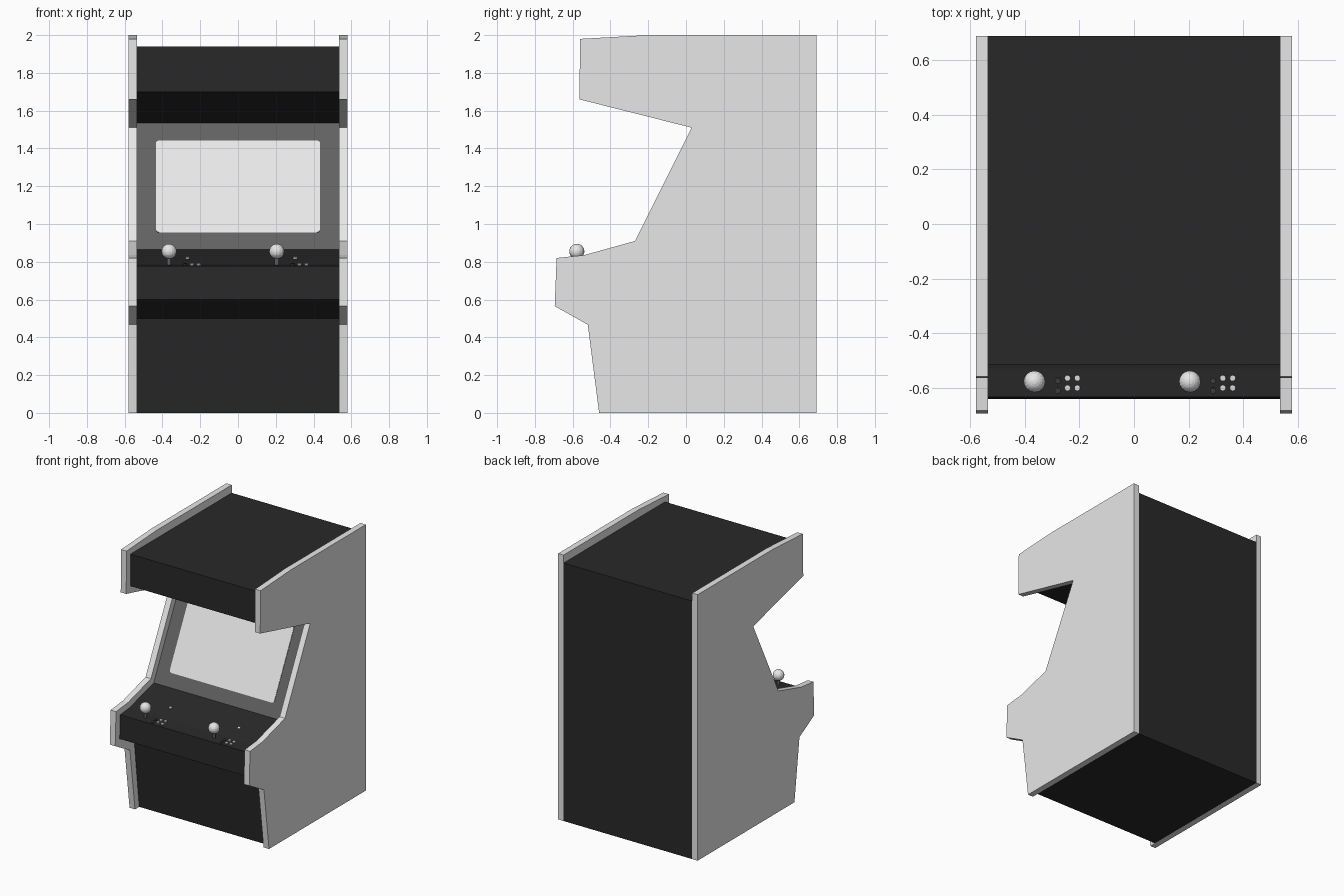
import bpy, bmesh, math
from mathutils import Matrix, Vector

if "Cube" in bpy.data.objects:
    bpy.data.objects.remove(bpy.data.objects["Cube"])


def material(name, v):
    m = bpy.data.materials.new(name)
    m.diffuse_color = (v, v, v, 1)
    m.use_nodes = True
    m.node_tree.nodes["Principled BSDF"].inputs["Base Color"].default_value = m.diffuse_color
    return m


WHITE = material("light_grey", 0.8)
BLACK = material("black", 0.022)
GREY = material("dark_grey", 0.12)
CHARCOAL = material("charcoal", 0.05)


def finish(name, bm, *mats):
    bmesh.ops.recalc_face_normals(bm, faces=bm.faces)
    me = bpy.data.meshes.new(name)
    bm.to_mesh(me)
    bm.free()
    for m in mats:
        me.materials.append(m)
    ob = bpy.data.objects.new(name, me)
    bpy.context.collection.objects.link(ob)
    return ob


def prism(points, offset):
    """Closed solid from a planar outline swept along offset."""
    bm = bmesh.new()
    f = bm.faces.new([bm.verts.new(p) for p in points])
    ext = bmesh.ops.extrude_face_region(bm, geom=[f], use_keep_orig=True)
    moved = [g for g in ext["geom"] if isinstance(g, bmesh.types.BMVert)]
    bmesh.ops.translate(bm, verts=moved, vec=offset)
    bmesh.ops.recalc_face_normals(bm, faces=bm.faces)
    return bm


# side panels, mirrored
X_IN, X_OUT = 0.535, 0.58
side = [(-0.46, 0), (-0.52, 0.467), (-0.695, 0.565), (-0.685, 0.82), (-0.54, 0.835),
        (-0.27, 0.91), (0.03, 1.51), (-0.565, 1.66), (-0.56, 1.98), (-0.2, 2.0),
        (0.69, 2.0), (0.69, 0)]
panel = finish("side_panels", prism([(X_IN, y, z) for y, z in side],
                                    (X_OUT - X_IN, 0, 0)), WHITE)
panel.modifiers.new("mirror", 'MIRROR')

# cabinet body set in from the panel edges; the screen surround face is grey
core = [(-0.41, 0), (-0.467, 0.50), (-0.642, 0.60), (-0.635, 0.778), (-0.53, 0.788),
        (-0.237, 0.866), (0.098, 1.535), (-0.515, 1.70), (-0.515, 1.94),
        (0.69, 1.94), (0.69, 0)]
bm = prism([(-X_IN, y, z) for y, z in core], (2 * X_IN, 0, 0))
for f in bm.faces:
    c = f.calc_center_median()
    if abs(c.x) < 0.01 and 1.1 < c.z < 1.3 and c.y < 0.2:
        f.material_index = 1
finish("cabinet_body", bm, BLACK, GREY)

# screen: thin plate with rounded corners lying on the surround
W, H, R = 0.435, 0.272, 0.018
outline = []
for i, (sx, sy) in enumerate([(1, 1), (-1, 1), (-1, -1), (1, -1)]):
    for k in range(4):
        a = math.radians(90 * i + 30 * k)
        outline.append((sx * (W - R) + R * math.cos(a), sy * (H - R) + R * math.sin(a), 0))
screen = finish("screen", prism(outline, (0, 0, 0.004)), WHITE)
tilt = math.atan2(1.535 - 0.866, 0.098 + 0.237)
screen.matrix_world = Matrix.Translation((0, -0.071, 1.1975)) @ Matrix.Rotation(tilt, 4, 'X')


def deck(y):
    """Height of the control deck at y."""
    if y < -0.53:
        return 0.778 + (y + 0.635) * 0.095
    return 0.788 + (y + 0.53) * 0.266


def disc(name, x, y, r, z0, z1, mat, slope=0.0):
    bm = bmesh.new()
    bmesh.ops.create_cone(bm, cap_ends=True, segments=12, radius1=r, radius2=r,
                          depth=z1 - z0)
    ob = finish(name, bm, mat)
    ob.location = (x, y, (z0 + z1) / 2)
    ob.rotation_euler.x = slope
    return ob


def button(name, x, y, mat):
    z = deck(y)
    disc(name, x, y, 0.011, z - 0.006, z + 0.008, mat,
         math.atan(0.095 if y < -0.53 else 0.266))


# two matching sets of controls
for n, x in enumerate((-0.365, 0.205), 1):
    p = f"player_{n}_"
    disc(p + "stick", x, -0.578, 0.011, 0.77, 0.83, GREY)
    bm = bmesh.new()
    bmesh.ops.create_uvsphere(bm, u_segments=16, v_segments=12, radius=0.04)
    finish(p + "stick_ball", bm, WHITE).location = (x, -0.578, 0.855)
    for i, dx in enumerate((0.085, 0.121, 0.157)):
        for j, y in enumerate((-0.565, -0.601)):
            yy = y - 0.01 if i == 0 else y
            button(f"{p}button_{i}_{j}", x + dx, yy, CHARCOAL if i == 0 else WHITE)
    button(p + "start_button", x + 0.098, -0.42, WHITE)
